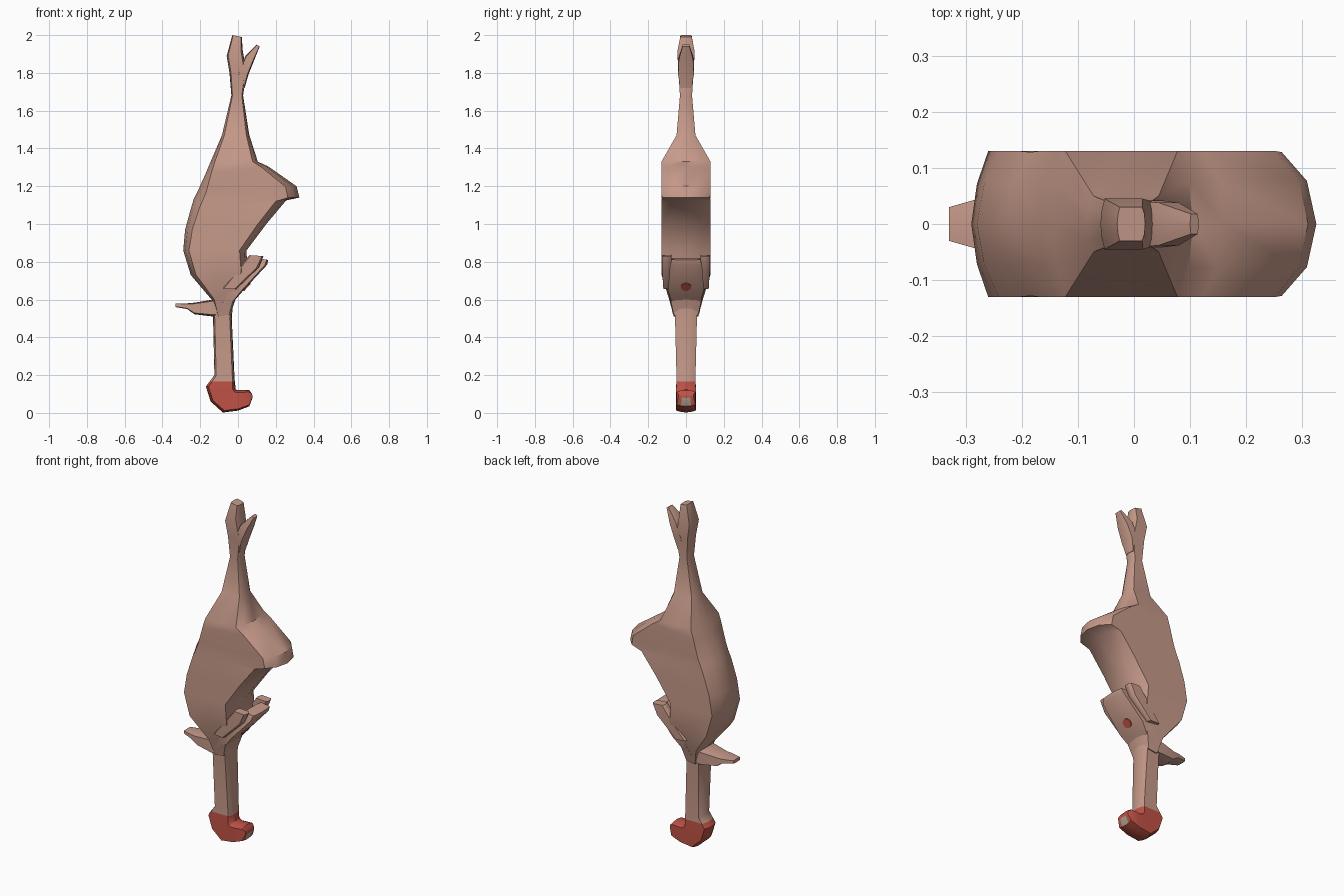
import bpy, bmesh, math
from mathutils import Vector

if "Cube" in bpy.data.objects:
    bpy.data.objects.remove(bpy.data.objects["Cube"])


def material(name, rgb):
    m = bpy.data.materials.new(name)
    m.diffuse_color = (*rgb, 1)
    m.use_nodes = True
    m.node_tree.nodes["Principled BSDF"].inputs["Base Color"].default_value = m.diffuse_color
    return m


SKIN = material("plucked skin", (0.57, 0.325, 0.255))
RED = material("red", (0.52, 0.085, 0.06))
BEAK = material("beak horn", (0.42, 0.34, 0.27))

# Half cross-section: u runs left to right, v is the share of the half width
HALF = [(-1, 0), (-.94, .55), (-.82, 1), (0, 1), (.78, 1), (.94, .6), (1, 0)]
SECTION = HALF + [(u, -v) for u, v in HALF[-2:0:-1]]


def loft(name, rings, angle=40, y=0, mats=(SKIN,), cut_z=None):
    """Skin rings given as (left x, left z, right x, right z, half width)."""
    bm = bmesh.new()
    loops = []
    for xl, zl, xr, zr, hy in rings:
        loops.append([bm.verts.new((xl + (xr - xl) * (u + 1) / 2, y + v * hy,
                                    zl + (zr - zl) * (u + 1) / 2))
                      for u, v in SECTION])
    n = len(SECTION)
    for a, b in zip(loops, loops[1:]):
        for i in range(n):
            bm.faces.new((a[i], a[(i + 1) % n], b[(i + 1) % n], b[i]))
    bm.faces.new(loops[0])
    bm.faces.new(loops[-1])
    if cut_z:
        bmesh.ops.bisect_plane(bm, geom=bm.verts[:] + bm.edges[:] + bm.faces[:],
                               plane_co=(0, 0, cut_z), plane_no=(0, 0, 1))
    bmesh.ops.recalc_face_normals(bm, faces=bm.faces[:])
    if cut_z:
        for f in bm.faces:
            c = f.calc_center_median()
            if c.z < cut_z:
                f.material_index = 1
                if c.x > 0.05 and f.normal.z < -0.2 and abs(c.y) < 0.03:
                    f.material_index = 2
    me = bpy.data.meshes.new(name)
    bm.to_mesh(me)
    bm.free()
    ob = bpy.data.objects.new(name, me)
    bpy.context.collection.objects.link(ob)
    for m in mats:
        me.materials.append(m)
    bpy.ops.object.select_all(action='DESELECT')
    ob.select_set(True)
    bpy.context.view_layer.objects.active = ob
    bpy.ops.object.shade_smooth_by_angle(angle=math.radians(angle))
    return ob


# Hanging body, from the bound feet down to the shoulders
loft("body", [
    (-.03, 2.0, .02, 1.99, .03),
    (-.06, 1.89, .025, 1.92, .045),
    (-.045, 1.80, .045, 1.80, .04),
    (-.035, 1.68, .027, 1.68, .032),
    (-.085, 1.47, .06, 1.47, .05),
    (-.145, 1.33, .105, 1.33, .13),
    (-.17, 1.27, .16, 1.305, .13),
    (-.215, 1.17, .31, 1.20, .13),
    (-.235, 1.13, .325, 1.14, .128),
    (-.25, 1.08, .255, 1.125, .13),
    (-.28, .97, .15, 1.0, .13),
    (-.29, .86, .045, .86, .13),
    (-.25, .73, .05, .75, .13),
    (-.14, .60, .0, .64, .09),
    (-.11, .51, -.04, .52, .065)])

# Small rear toe
loft("rear_toe", [
    (-.01, 1.72, .035, 1.72, .03),
    (0, 1.80, .055, 1.79, .042),
    (.04, 1.89, .085, 1.865, .038),
    (.10, 1.95, .115, 1.94, .018)])

# Folded breast flap and the thin wing edges beside it
loft("breast_flap", [
    (.09, .82, .16, .81, .075),
    (.04, .76, .155, .785, .085),
    (-.06, .64, .03, .65, .095),
    (-.12, .52, -.035, .575, .07)])
for side, label in ((-1, "front"), (1, "rear")):
    loft(label + "_wing_edge", [
        (.06, .835, .135, .83, .025),
        (.0, .76, .11, .77, .025),
        (-.08, .66, -.01, .655, .018)], y=side * .102)

# Wing tips sticking out on the left
loft("wing_tip", [
    (-.33, .58, -.33, .56, .03),
    (-.27, .58, -.27, .55, .047),
    (-.235, .583, -.23, .522, .05),
    (-.13, .60, -.13, .51, .068),
    (-.05, .60, -.05, .52, .06)])

# Neck and hooked head, red below a level line
loft("neck_and_head", [
    (-.135, .60, -.025, .60, .065),
    (-.132, .50, -.033, .50, .058),
    (-.125, .20, -.018, .18, .05),
    (-.17, .14, -.012, .125, .052),
    (-.145, .06, -.005, .12, .052),
    (-.08, .002, .0, .12, .052),
    (.0, .012, .02, .12, .052),
    (.06, .035, .06, .12, .05),
    (.077, .08, .075, .10, .04)],
    mats=(SKIN, RED, BEAK), cut_z=.165)

# Round red wound on the flap
normal = Vector((.74, 0, -.67)).normalized()
bpy.ops.mesh.primitive_cylinder_add(
    vertices=16, radius=.027, depth=.009, location=(.047, 0, .668),
    rotation=normal.to_track_quat('Z', 'Y').to_euler())
spot = bpy.context.object
spot.name = "red_spot"
spot.data.materials.append(RED)
